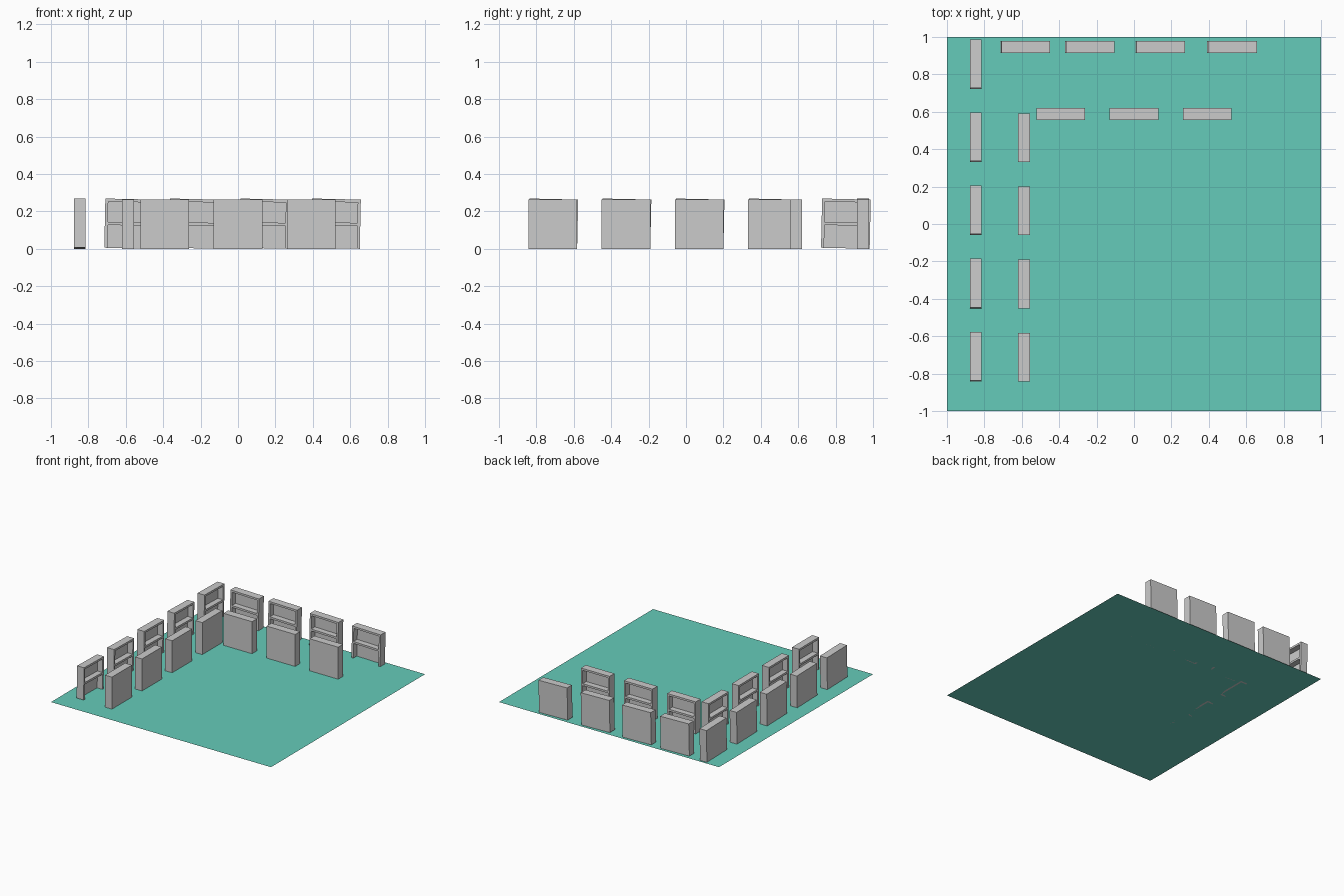
import bpy, bmesh, math
from mathutils import Matrix

if "Cube" in bpy.data.objects:
    bpy.data.objects.remove(bpy.data.objects["Cube"])

W, D, H, T = 0.26, 0.063, 0.263, 0.016   # shelf width, depth, height, board thickness
TILT = 0.022                              # outer shelves lean slightly


def shelf_mesh():
    """Open shelf: back board, two sides, top and middle board; opens to -y."""
    bm = bmesh.new()

    def board(size, centre):
        m = Matrix.Translation(centre) @ Matrix.Diagonal((*size, 1))
        bmesh.ops.create_cube(bm, size=1, matrix=m)

    board((W, T, H), (0, (D - T) / 2, H / 2))
    for s in (-1, 1):
        board((T, D - T, H), (s * (W - T) / 2, -T / 2, H / 2))
    inner = W - 2 * T
    board((inner, D - T, T), (0, -T / 2, H - T / 2))
    board((inner, D - T, T), (0, -T / 2, 0.13))
    mesh = bpy.data.meshes.new("shelf")
    bm.to_mesh(mesh)
    bm.free()
    return mesh


shelf = shelf_mesh()


def place(name, x, y, turn, tilt=0.0):
    ob = bpy.data.objects.new(name, shelf)
    ob.location = (x, y, W / 2 * math.sin(tilt))
    ob.rotation_euler = (0, tilt, math.radians(turn))
    bpy.context.collection.objects.link(ob)


# Floor sheet
bpy.ops.mesh.primitive_plane_add(size=2, location=(0, 0, 0))
floor = bpy.context.object
floor.name = "floor_sheet"
mat = bpy.data.materials.new("teal")
mat.diffuse_color = (0.13, 0.6, 0.49, 1)
mat.use_nodes = True
mat.node_tree.nodes["Principled BSDF"].inputs["Base Color"].default_value = mat.diffuse_color
floor.data.materials.append(mat)

# Left side: outer column faces right, inner column faces left
for i in range(5):
    y = -0.712 + 0.391 * i
    place("outer_side_shelf", -0.846, y, 90, TILT)
    if i < 4:
        place("inner_side_shelf", -0.588, y, -90)

# Back side: outer row faces the front, inner row faces the back
for x in (-0.585, -0.239, 0.137, 0.521):
    place("outer_back_shelf", x, 0.946, 0, TILT)
for x in (-0.392, 0, 0.391):
    place("inner_back_shelf", x, 0.588, 180)
